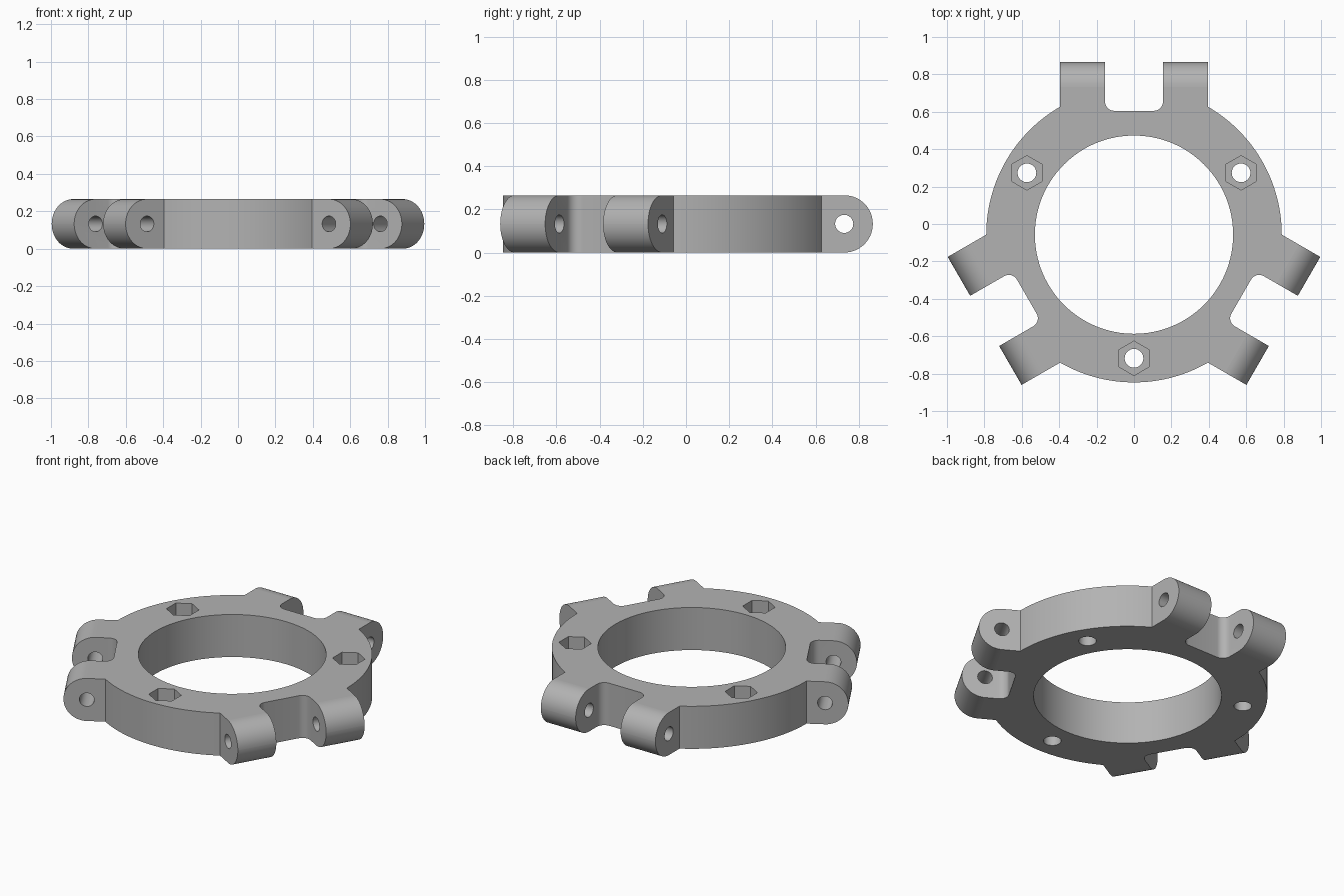
import bpy, bmesh
from math import radians, sin, cos, pi
from mathutils import Matrix, Vector

cube = bpy.data.objects.get("Cube")
if cube:
    bpy.data.objects.remove(cube, do_unlink=True)

H = 0.265                # ring thickness
CY = -0.057              # ring centre on y
OUTER, BORE = 0.79, 0.53
LUG_OUT, LUG_IN, LUG_END = 0.395, 0.155, 0.922
SLOT, FILLET = 0.662, 0.05
BOLT_R = 0.661
TURNS = [0, 120, 240]

grey = bpy.data.materials.new("plain grey")
grey.use_nodes = True
colour = (0.45, 0.45, 0.45, 1)
grey.diffuse_color = colour
grey.node_tree.nodes["Principled BSDF"].inputs["Base Color"].default_value = colour


def new_object(name, bm):
    mesh = bpy.data.meshes.new(name)
    bm.to_mesh(mesh)
    bm.free()
    mesh.materials.append(grey)
    obj = bpy.data.objects.new(name, mesh)
    bpy.context.collection.objects.link(obj)
    return obj


def arc(cx, cy, r, start, end, steps):
    angles = [radians(start + (end - start) * i / steps) for i in range(steps + 1)]
    return [Vector((cx + r * cos(a), cy + r * sin(a), 0)) for a in angles]


def cylinder(radius, depth, place, sides):
    bm = bmesh.new()
    bmesh.ops.create_cone(bm, cap_ends=True, segments=sides, radius1=radius,
                          radius2=radius, depth=depth, matrix=place)
    return new_object("cutter", bm)


# Outline: one third is a plain arc followed by a pair of lugs with a slot
lug = [Vector((LUG_OUT, LUG_END, 0)), Vector((LUG_IN, LUG_END, 0))]
lug += arc(LUG_IN - FILLET, SLOT + FILLET, FILLET, 0, -90, 8)
mirrored = [Vector((-p.x, p.y, 0)) for p in reversed(lug)]
third = arc(0, 0, OUTER, 0, 60, 32) + lug + mirrored

bm = bmesh.new()
outline = []
for turn in TURNS:
    rot = Matrix.Rotation(radians(turn), 3, 'Z')
    outline += [bm.verts.new(rot @ p) for p in third]
base = bm.faces.new(outline)
top = bmesh.ops.extrude_face_region(bm, geom=[base])["geom"]
bmesh.ops.translate(bm, vec=(0, 0, H),
                    verts=[v for v in top if isinstance(v, bmesh.types.BMVert)])
bmesh.ops.recalc_face_normals(bm, faces=bm.faces)

# Round the lug ends
ends = []
for turn in TURNS:
    d = Matrix.Rotation(radians(turn), 3, 'Z') @ Vector((0, 1, 0))
    ends += [e for e in bm.edges if abs(e.verts[0].co.z - e.verts[1].co.z) < 0.01
             and all(abs(v.co.dot(d) - LUG_END) < 0.001 for v in e.verts)]
bmesh.ops.bevel(bm, geom=ends, offset=H / 2 - 0.0005, offset_type='OFFSET',
                segments=14, profile=0.5, affect='EDGES', clamp_overlap=False)
ring = new_object("clamp_ring", bm)

# Cutters: central bore, bolt holes, hexagonal nut pockets, cross holes in lugs
cutters = [cylinder(BORE, 1, Matrix.Identity(4), 128)]
for turn in TURNS:
    rot = Matrix.Rotation(radians(turn), 4, 'Z')
    spot = rot @ Vector((0, -BOLT_R, 0))
    cutters.append(cylinder(0.05, 1, Matrix.Translation(spot), 32))
    pocket = Matrix.Translation(spot + Vector((0, 0, H)))
    cutters.append(cylinder(0.092, 0.2, pocket, 6))
    cross = Matrix.Translation((0, LUG_END - H / 2, H / 2)) @ Matrix.Rotation(pi / 2, 4, 'Y')
    cutters.append(cylinder(0.042, 0.9, rot @ cross, 32))

for cutter in cutters:
    cutter.hide_render = True
    mod = ring.modifiers.new("cut", 'BOOLEAN')
    mod.operation = 'DIFFERENCE'
    mod.solver = 'EXACT'
    mod.object = cutter

# Bake the cuts and drop the cutters
bpy.context.view_layer.update()
graph = bpy.context.evaluated_depsgraph_get()
ring.data = bpy.data.meshes.new_from_object(ring.evaluated_get(graph))
ring.modifiers.clear()
for cutter in cutters:
    bpy.data.objects.remove(cutter, do_unlink=True)

# Smooth the curved walls, keep the flat faces flat
ring.location.y = CY
bpy.ops.object.select_all(action='DESELECT')
ring.select_set(True)
bpy.context.view_layer.objects.active = ring
bpy.ops.object.shade_smooth_by_angle(angle=radians(30))
for face in ring.data.polygons:
    if abs(face.normal.z) > 0.9999:
        face.use_smooth = False
